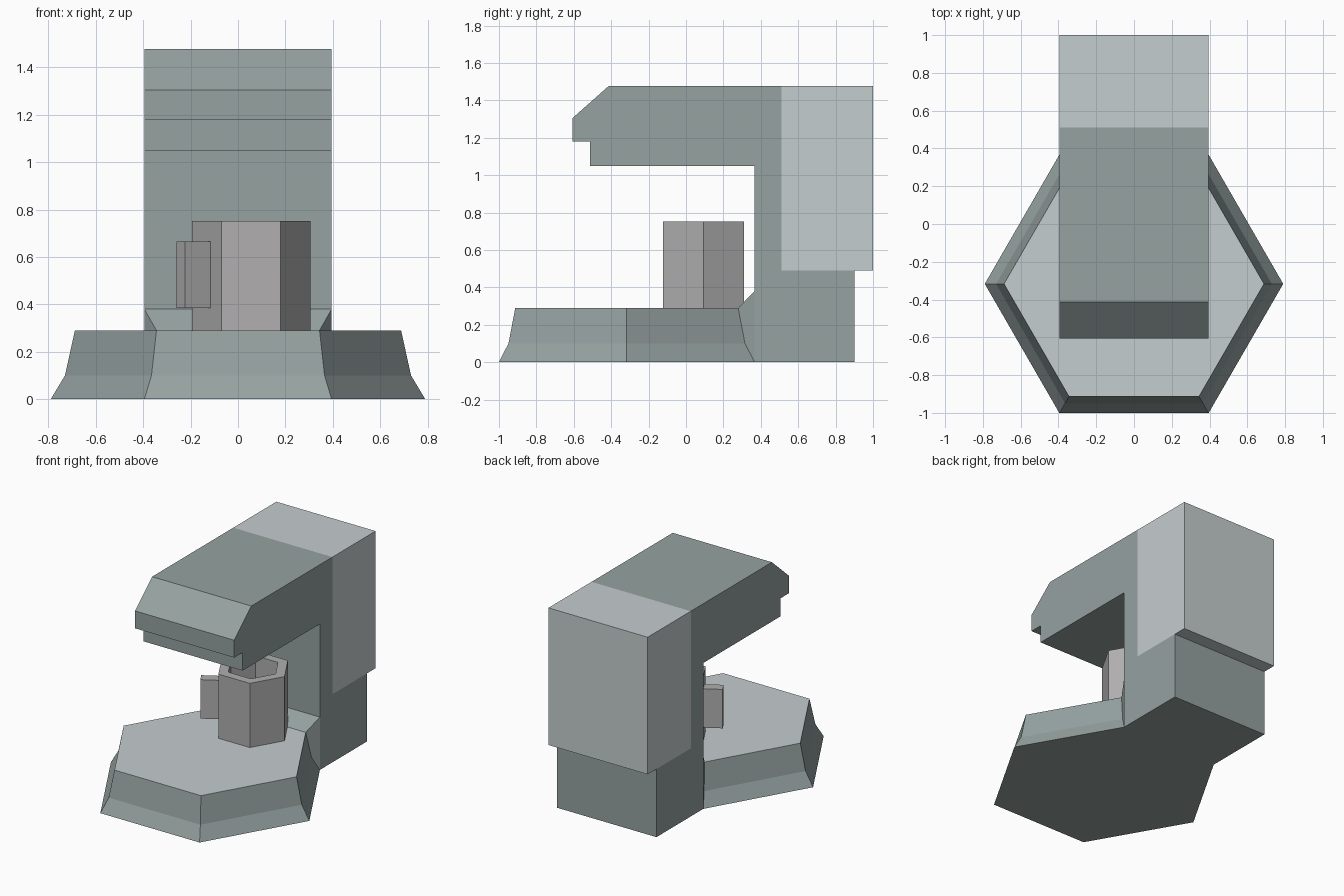
import bpy
import bmesh
from math import cos, sin, pi, radians
from mathutils import Vector, Matrix

if "Cube" in bpy.data.objects:
    bpy.data.objects.remove(bpy.data.objects["Cube"])


def material(name, rgb):
    m = bpy.data.materials.new(name)
    m.diffuse_color = (*rgb, 1)
    m.use_nodes = True
    m.node_tree.nodes["Principled BSDF"].inputs["Base Color"].default_value = m.diffuse_color
    return m


TEAL = material("body_grey_green", (0.30, 0.36, 0.355))
PALE = material("pale_grey", (0.56, 0.61, 0.62))
WARM = material("cup_grey", (0.44, 0.43, 0.43))
HALF = 0.395


def finish(bm, name, mats):
    mesh = bpy.data.meshes.new(name)
    bm.to_mesh(mesh)
    bm.free()
    for m in mats:
        mesh.materials.append(m)
    ob = bpy.data.objects.new(name, mesh)
    bpy.context.collection.objects.link(ob)
    return ob


def hexagon(bm, cx, cy, r, z):
    return [bm.verts.new((cx + r * cos(i * pi / 3), cy + r * sin(i * pi / 3), z))
            for i in range(6)]


def bridge(bm, a, b, skip=()):
    for i in range(6):
        if i not in skip:
            j = (i + 1) % 6
            bm.faces.new((a[i], a[j], b[j], b[i]))


def extrude_profile(name, pts, skip, mat):
    """Side profile (y, z), counter-clockwise, spanning the body width."""
    bm = bmesh.new()
    left = [bm.verts.new((-HALF, y, z)) for y, z in pts]
    right = [bm.verts.new((HALF, y, z)) for y, z in pts]
    bm.faces.new(right)
    bm.faces.new(left[::-1])
    for i in range(len(pts)):
        if i not in skip:           # seams hidden against neighbouring parts
            j = (i + 1) % len(pts)
            bm.faces.new((left[i], left[j], right[j], right[i]))
    return finish(bm, name, [mat])


# Main body: column, overhanging head and brewing lip
extrude_profile("machine_body", [
    (0.367, 0), (0.9, 0), (0.9, 0.49), (0.51, 0.49), (0.51, 1.477),
    (-0.413, 1.477), (-0.607, 1.305), (-0.607, 1.18), (-0.512, 1.18),
    (-0.512, 1.05), (0.367, 1.05), (0.367, 0.38)], {2, 3, 11}, TEAL)

# Water tank at the back
extrude_profile("water_tank", [
    (0.51, 0.49), (0.9, 0.49), (1.0, 0.49), (1.0, 1.477), (0.51, 1.477)],
    {0, 4}, PALE)

# Hexagonal base, joined to the column by a sloping fillet
bm = bmesh.new()
rings = [hexagon(bm, 0, -0.317, r, z)
         for r, z in ((0.79, 0), (0.73, 0.10), (0.688, 0.29))]
bm.faces.new(rings[0][::-1])
for lo, hi in zip(rings, rings[1:]):
    bridge(bm, lo, hi, skip={1})
top = bm.faces.new(rings[2])
top.material_index = 1
fr = bm.verts.new((HALF, 0.367, 0.38))
fl = bm.verts.new((-HALF, 0.367, 0.38))
bm.faces.new((rings[2][1], fr, fl, rings[2][2]))
for mid, a, b in ((fr, 1, False), (fl, 2, True)):
    loop = [rings[0][a], mid, rings[2][a], rings[1][a]]
    bm.faces.new(loop[::-1] if b else loop)
finish(bm, "hexagonal_base", [TEAL, PALE])

# Hollow hexagonal cup
CX, CY = 0.055, 0.094
bm = bmesh.new()
cup = [hexagon(bm, CX, CY, r, z)
       for r, z in ((0.25, 0.29), (0.25, 0.752), (0.178, 0.752), (0.178, 0.37))]
bm.faces.new(cup[0][::-1])
for a, b in zip(cup, cup[1:]):
    bridge(bm, a, b)
bm.faces.new(cup[3])
finish(bm, "cup", [WARM])

# Cup handle on the front left facet
bm = bmesh.new()
bmesh.ops.create_cube(bm, size=1)
bm.transform(Matrix.Translation(Vector((CX, CY, 0.525)))
             @ Matrix.Rotation(radians(210), 4, 'Z')
             @ Matrix.Translation(Vector((0.279, 0, 0)))
             @ Matrix.Diagonal((0.128, 0.07, 0.28, 1)))
finish(bm, "cup_handle", [WARM])
